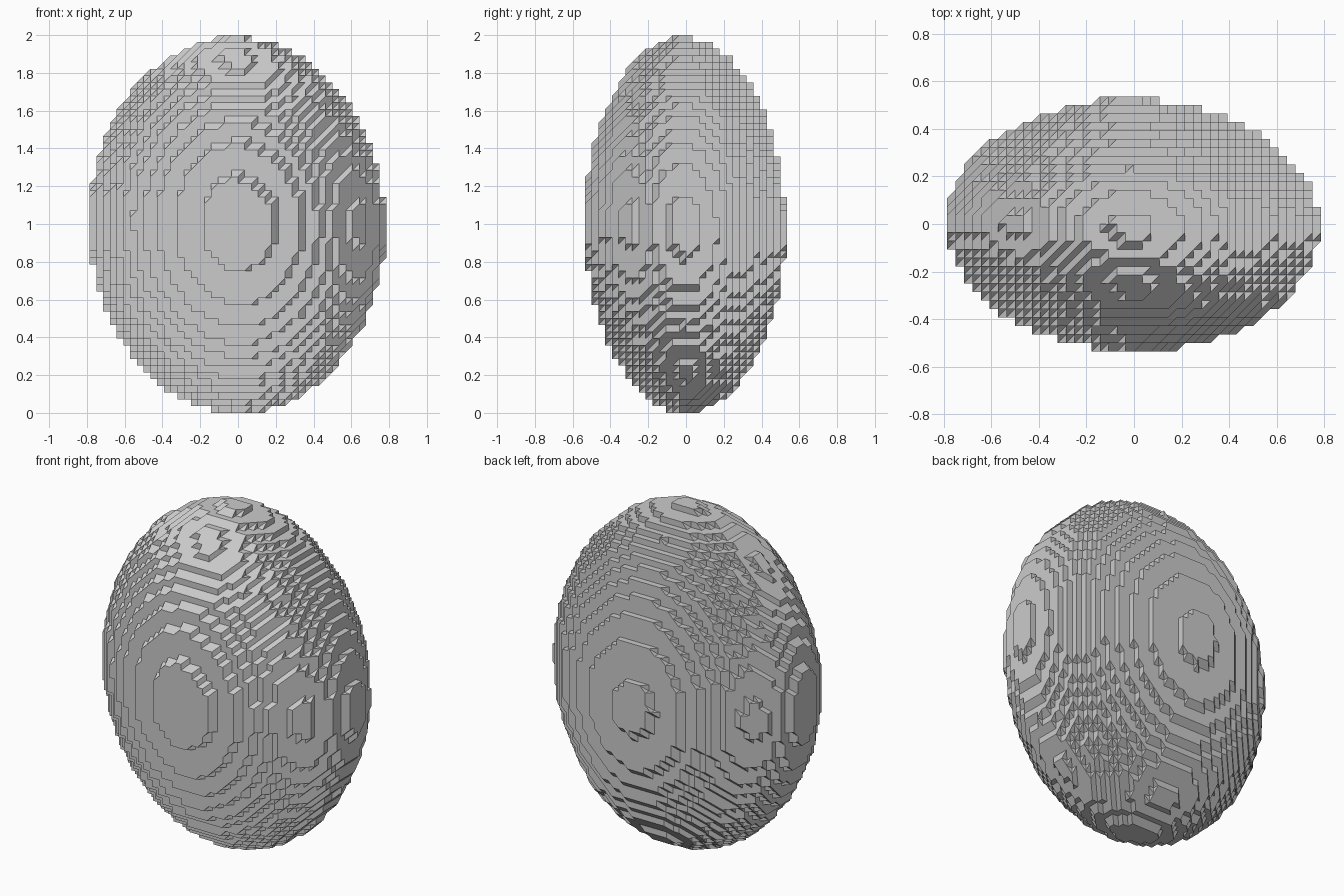
import bpy, bmesh
from itertools import permutations, product
from mathutils import Vector

cube = bpy.data.objects.get("Cube")
if cube:
    bpy.data.objects.remove(cube, do_unlink=True)

STEP = 1 / 28                       # lattice spacing
HALF = (23, 16, 29)                 # lattice range around the middle
RADII = (22.5, 15.37, 28.4)         # ellipsoid radii in steps
SHIFT = -0.14                       # slight offset of the ellipsoid from the lattice


def inside(p):
    return sum(((c - SHIFT) / r) ** 2 for c, r in zip(p, RADII)) <= 1


# Lattice points inside the ellipsoid
solid = {p for p in product(*(range(-n, n + 1) for n in HALF)) if inside(p)}

# Each lattice cell splits into six tetrahedra around its main diagonal;
# a triangle used by only one tetrahedron lies on the skin
skin = {}
for base in solid:
    far = tuple(c + 1 for c in base)
    if far not in solid:
        continue
    for order in permutations(range(3)):
        corner = list(base)
        tet = [base]
        for axis in order:
            corner[axis] += 1
            tet.append(tuple(corner))
        if tet[1] not in solid or tet[2] not in solid:
            continue
        for i in range(4):
            tri = tuple(tet[:i] + tet[i + 1:])
            if tri in skin:
                del skin[tri]
            else:
                skin[tri] = tet[i]

# Build the skin with its faces turned outward
bm = bmesh.new()
verts = {}


def vert(p):
    if p not in verts:
        verts[p] = bm.verts.new((p[0] * STEP, p[1] * STEP, p[2] * STEP + 1))
    return verts[p]


for tri, inner in skin.items():
    a, b, c = (Vector(p) for p in tri)
    outward = (b - a).cross(c - a).dot(a - Vector(inner)) > 0
    bm.faces.new([vert(p) for p in (tri if outward else tri[::-1])])

# Merge flat triangles into clean quads
bmesh.ops.join_triangles(bm, faces=bm.faces[:], angle_face_threshold=0.01,
                         angle_shape_threshold=0.8)

mesh = bpy.data.meshes.new("stepped_ellipsoid")
bm.to_mesh(mesh)
bm.free()
body = bpy.data.objects.new("stepped_ellipsoid", mesh)
bpy.context.collection.objects.link(body)

# Plain grey material
grey = bpy.data.materials.new("light_grey")
grey.use_nodes = True
colour = (0.6, 0.6, 0.6, 1)
grey.diffuse_color = colour
grey.node_tree.nodes["Principled BSDF"].inputs["Base Color"].default_value = colour
mesh.materials.append(grey)
